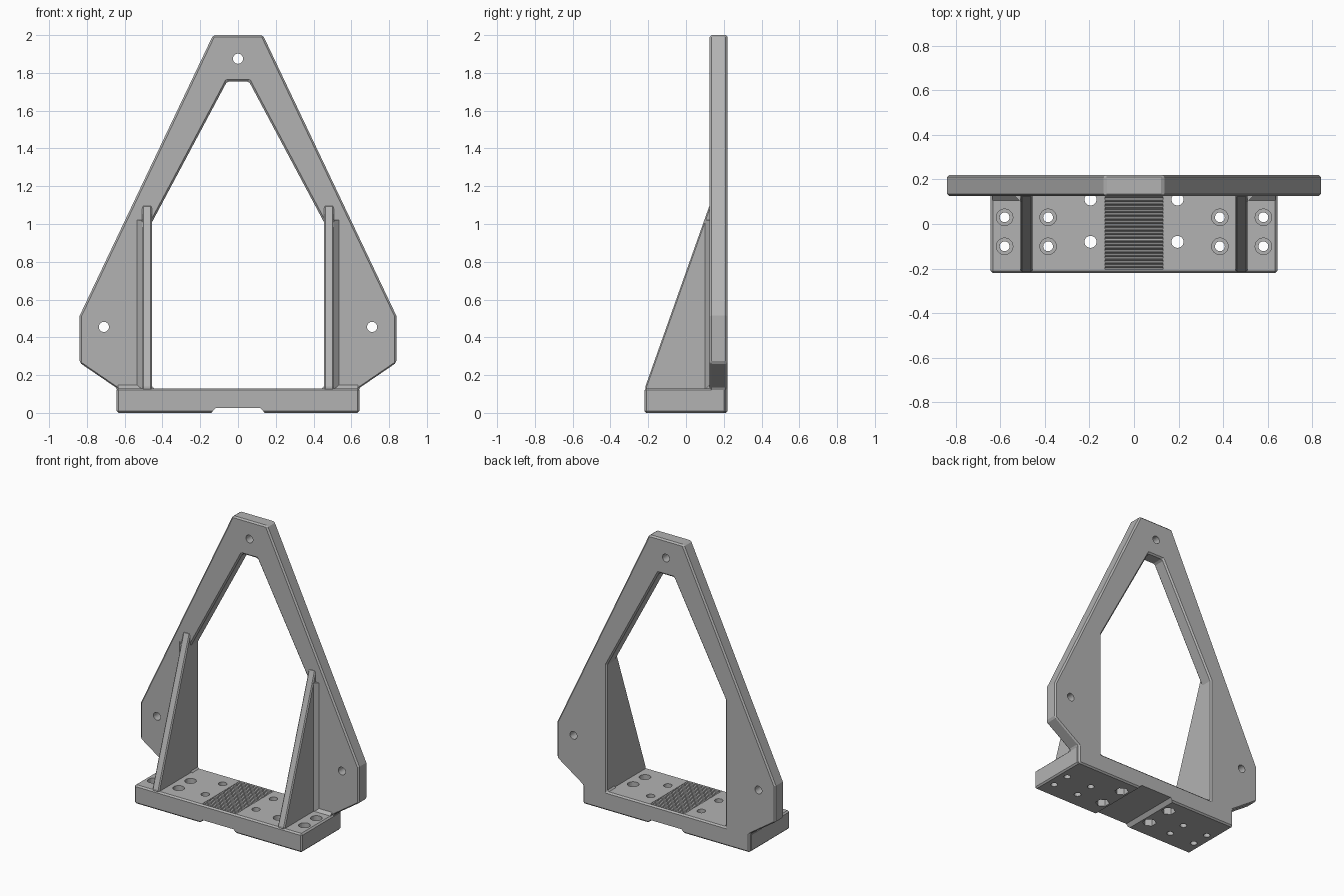
import bpy
import bmesh
import math
from mathutils import Matrix, Vector

cube = bpy.data.objects.get("Cube")
if cube:
    bpy.data.objects.remove(cube, do_unlink=True)

GREY = (0.45, 0.45, 0.45, 1)
mat = bpy.data.materials.new("plain grey")
mat.use_nodes = True
mat.diffuse_color = GREY
mat.node_tree.nodes["Principled BSDF"].inputs["Base Color"].default_value = GREY

FRONT, BACK = 0.125, 0.22      # depth of the upright frame
TOP = 0.13                     # top of the base


def make(name, bm):
    bmesh.ops.recalc_face_normals(bm, faces=bm.faces)
    mesh = bpy.data.meshes.new(name)
    bm.to_mesh(mesh)
    bm.free()
    mesh.materials.append(mat)
    obj = bpy.data.objects.new(name, mesh)
    bpy.context.collection.objects.link(obj)
    return obj


def prism(bm, points, axis, lo, hi):
    """Extrude a closed 2D outline along axis x or y."""
    def place(p, t):
        return (t, p[0], p[1]) if axis == "x" else (p[0], t, p[1])
    face = bm.faces.new([bm.verts.new(place(p, lo)) for p in points])
    grown = bmesh.ops.extrude_face_region(bm, geom=[face])["geom"]
    shift = Vector((hi - lo, 0, 0) if axis == "x" else (0, hi - lo, 0))
    bmesh.ops.translate(bm, vec=shift, verts=[v for v in grown if isinstance(v, bmesh.types.BMVert)])


def drill(bm, x, y, z, radius, depth, sides=24, along_y=False):
    turn = Matrix.Rotation(math.pi / 2, 4, "X") if along_y else Matrix()
    bmesh.ops.create_cone(bm, cap_ends=True, segments=sides, radius1=radius, radius2=radius,
                          depth=depth, matrix=Matrix.Translation((x, y, z)) @ turn)


def bake(obj):
    bpy.context.view_layer.update()
    graph = bpy.context.evaluated_depsgraph_get()
    mesh = bpy.data.meshes.new_from_object(obj.evaluated_get(graph))
    obj.modifiers.clear()
    obj.data = mesh


def cut(obj, cutter):
    mod = obj.modifiers.new("cut", "BOOLEAN")
    mod.operation = "DIFFERENCE"
    mod.solver = "EXACT"
    mod.object = cutter
    bake(obj)


def chamfer(obj, width=0.01):
    mod = obj.modifiers.new("chamfer", "BEVEL")
    mod.width = width
    mod.segments = 1
    mod.limit_method = "ANGLE"
    bake(obj)


def both_sides(half):
    return half + [(-x, z) for x, z in reversed(half)]


# Upright frame with its window
bm = bmesh.new()
prism(bm, both_sides([(0.64, 0), (0.64, TOP), (0.838, 0.265), (0.838, 0.515), (0.132, 2)]),
      "y", FRONT, BACK)
frame = make("upright_frame", bm)
bm = bmesh.new()
prism(bm, both_sides([(0.455, TOP), (0.455, 1.01), (0.058, 1.755)]), "y", 0, 0.4)
window = make("window_cutter", bm)
cut(frame, window)
chamfer(frame)

# Base block
bm = bmesh.new()
prism(bm, both_sides([(0.643, 0), (0.643, TOP)]), "y", -0.22, 0.212)
base = make("base", bm)
chamfer(base)

# Cutters: bolt holes, counterbores with nut pockets, bottom slot, grip grooves
holes, pockets, slot, grooves = (bmesh.new() for _ in range(4))
for side in (-1, 1):
    for x in (0.385, 0.58):
        for y in (0.03, -0.1):
            drill(holes, side * x, y, 0.06, 0.022, 0.4)
            drill(pockets, side * x, y, TOP, 0.037, 0.1)
    for y in (0.11, -0.08):
        drill(holes, side * 0.195, y, 0.06, 0.027, 0.4)
        drill(pockets, side * 0.195, y, 0, 0.045, 0.1, sides=6)
    drill(holes, side * 0.71, 0.17, 0.455, 0.027, 0.4, along_y=True)
drill(holes, 0, 0.17, 1.875, 0.027, 0.4, along_y=True)
prism(slot, both_sides([(0.15, -0.01), (0.12, 0.025)]), "y", -0.4, 0.4)
PITCH = 0.0165
for i in range(25):
    y = (i - 12) * PITCH
    w = PITCH * 0.45
    prism(grooves, [(y - w, TOP + 0.001), (y, TOP - 0.012), (y + w, TOP + 0.001)], "x", -0.13, 0.13)

cutters = [make(name, b) for name, b in (("hole_cutter", holes), ("pocket_cutter", pockets),
                                         ("slot_cutter", slot), ("groove_cutter", grooves))]
for cutter in cutters:
    cut(frame, cutter)
    cut(base, cutter)
for helper in cutters + [window]:
    bpy.data.objects.remove(helper, do_unlink=True)

# Triangular ribs with weld strips against the frame and the base
for label, side in (("left", 1), ("right", -1)):
    bm = bmesh.new()
    prism(bm, [(-0.215, TOP - 0.01), (-0.215, TOP + 0.01), (0.125, 1.1), (0.15, 1.1), (0.15, TOP - 0.01)],
          "x", side * 0.455, side * 0.508)
    rib = make(label + "_rib", bm)
    chamfer(rib, 0.007)

    bm = bmesh.new()
    corner = [(0.5, FRONT + 0.01), (0.535, FRONT + 0.01), (0.535, FRONT), (0.508, 0.1), (0.5, 0.1)]
    low = [bm.verts.new((side * x, y, TOP)) for x, y in corner]
    high = [bm.verts.new((side * x, y, 1.02)) for x, y in corner]
    bm.faces.new(low)
    bm.faces.new(high)
    for i in range(len(corner)):
        j = (i + 1) % len(corner)
        bm.faces.new((low[i], low[j], high[j], high[i]))
    make(label + "_rib_weld", bm)

    bm = bmesh.new()
    prism(bm, [(0.105, TOP - 0.005), (0.105, TOP), (FRONT, TOP + 0.018), (0.14, TOP + 0.018), (0.14, TOP - 0.005)],
          "x", side * 0.5, side * 0.635)
    make(label + "_base_weld", bm)
